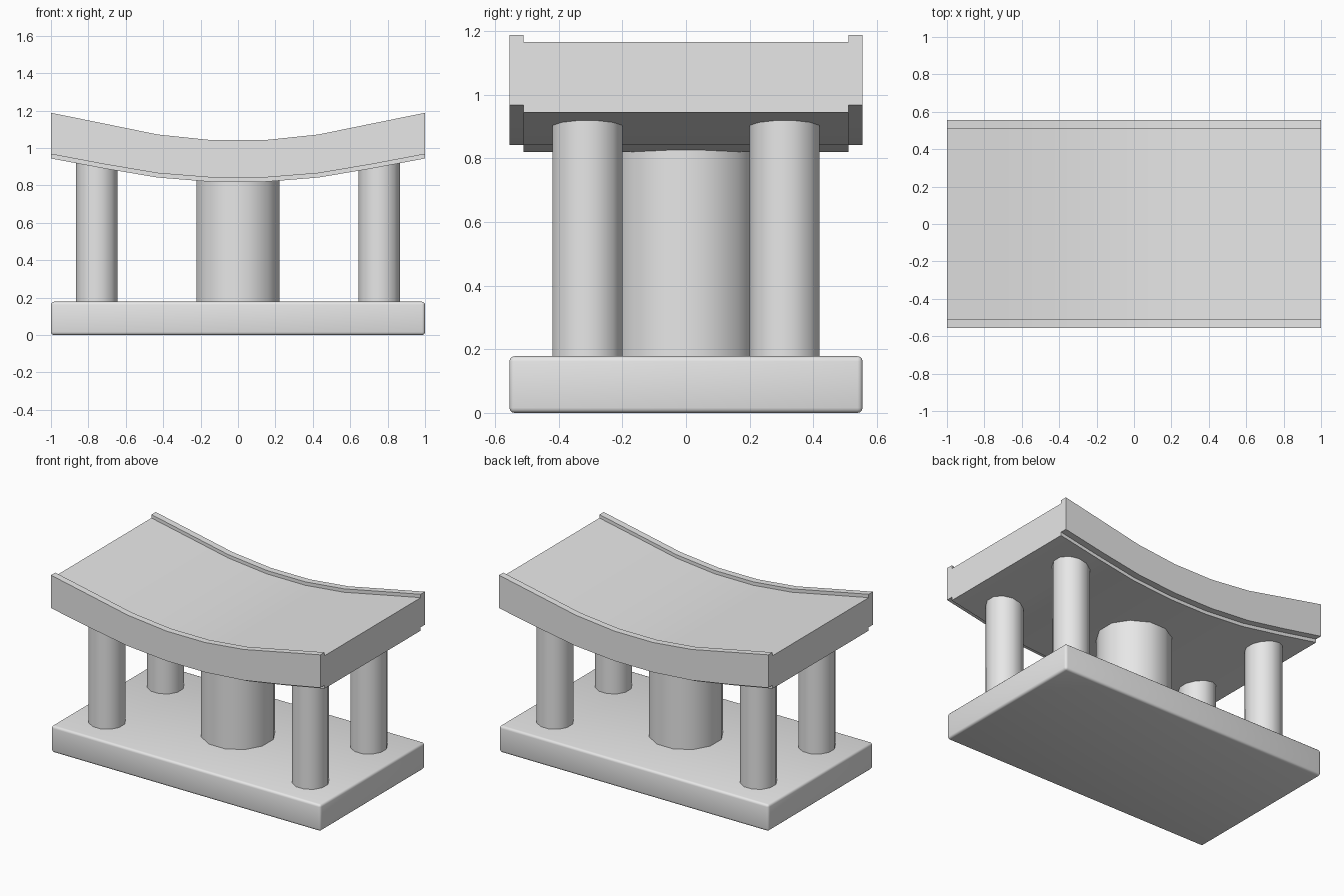
import bpy, bmesh, math

cube = bpy.data.objects.get("Cube")
if cube:
    bpy.data.objects.remove(cube, do_unlink=True)

grey = bpy.data.materials.new("plain_grey")
grey.use_nodes = True
colour = (0.8, 0.8, 0.8, 1)
grey.diffuse_color = colour
grey.node_tree.nodes["Principled BSDF"].inputs["Base Color"].default_value = colour


def finish(name, bm, angle=35):
    bmesh.ops.recalc_face_normals(bm, faces=bm.faces)
    mesh = bpy.data.meshes.new(name)
    bm.to_mesh(mesh)
    bm.free()
    mesh.materials.append(grey)
    obj = bpy.data.objects.new(name, mesh)
    bpy.context.collection.objects.link(obj)
    bpy.ops.object.select_all(action='DESELECT')
    obj.select_set(True)
    bpy.context.view_layer.objects.active = obj
    bpy.ops.object.shade_smooth_by_angle(angle=math.radians(angle))
    return obj


def post(name, x, y, width, z0, z1):
    # Twelve-sided column with flats facing the axes
    bm = bmesh.new()
    radius = width / 2 / math.cos(math.radians(15))
    ring = [bm.verts.new((x + radius * math.cos(a), y + radius * math.sin(a), z0))
            for a in (math.radians(15 + 30 * i) for i in range(12))]
    base = bm.faces.new(ring)
    top = bmesh.ops.extrude_face_region(bm, geom=[base], use_keep_orig=True)["geom"]
    for v in top:
        if isinstance(v, bmesh.types.BMVert):
            v.co.z = z1
    return finish(name, bm)


# Base slab with softly rounded edges
bm = bmesh.new()
bmesh.ops.create_cube(bm, size=1)
for v in bm.verts:
    v.co.x *= 2
    v.co.y *= 1.11
    v.co.z = 0.178 * (v.co.z + 0.5)
bmesh.ops.bevel(bm, geom=bm.edges[:], offset=0.016, segments=3, profile=0.5, affect='EDGES')
finish("base", bm, 40)

# Posts between the base and the seat
post("centre_column", 0, 0, 0.443, 0.17, 0.92)
for side, sx in (("left", 1), ("right", -1)):
    for end, sy in (("front", -1), ("back", 1)):
        post(f"{end}_{side}_leg", sx * 0.755, sy * 0.31, 0.22, 0.17, 0.98)

# Curved seat: stations of (x, rim top, rim bottom), mirrored about the centre
half = [(0.143, 1.042, 0.842), (0.43, 1.072, 0.865),
        (0.714, 1.13, 0.913), (1.0, 1.188, 0.967)]
stations = [(-x, t, b) for x, t, b in reversed(half)] + half
rim, inner, drop = 0.555, 0.51, 0.023

bm = bmesh.new()
rings = []
for x, t, b in stations:
    section = [(-rim, b), (-rim, t), (-inner, t), (-inner, t - drop),
               (inner, t - drop), (inner, t), (rim, t), (rim, b),
               (inner, b), (inner, b - drop), (-inner, b - drop), (-inner, b)]
    rings.append([bm.verts.new((x, y, z)) for y, z in section])
for r0, r1 in zip(rings, rings[1:]):
    n = len(r0)
    for i in range(n):
        j = (i + 1) % n
        bm.faces.new((r0[i], r0[j], r1[j], r1[i]))
bm.faces.new(rings[0])
bm.faces.new(rings[-1])
finish("curved_seat", bm, 30)
